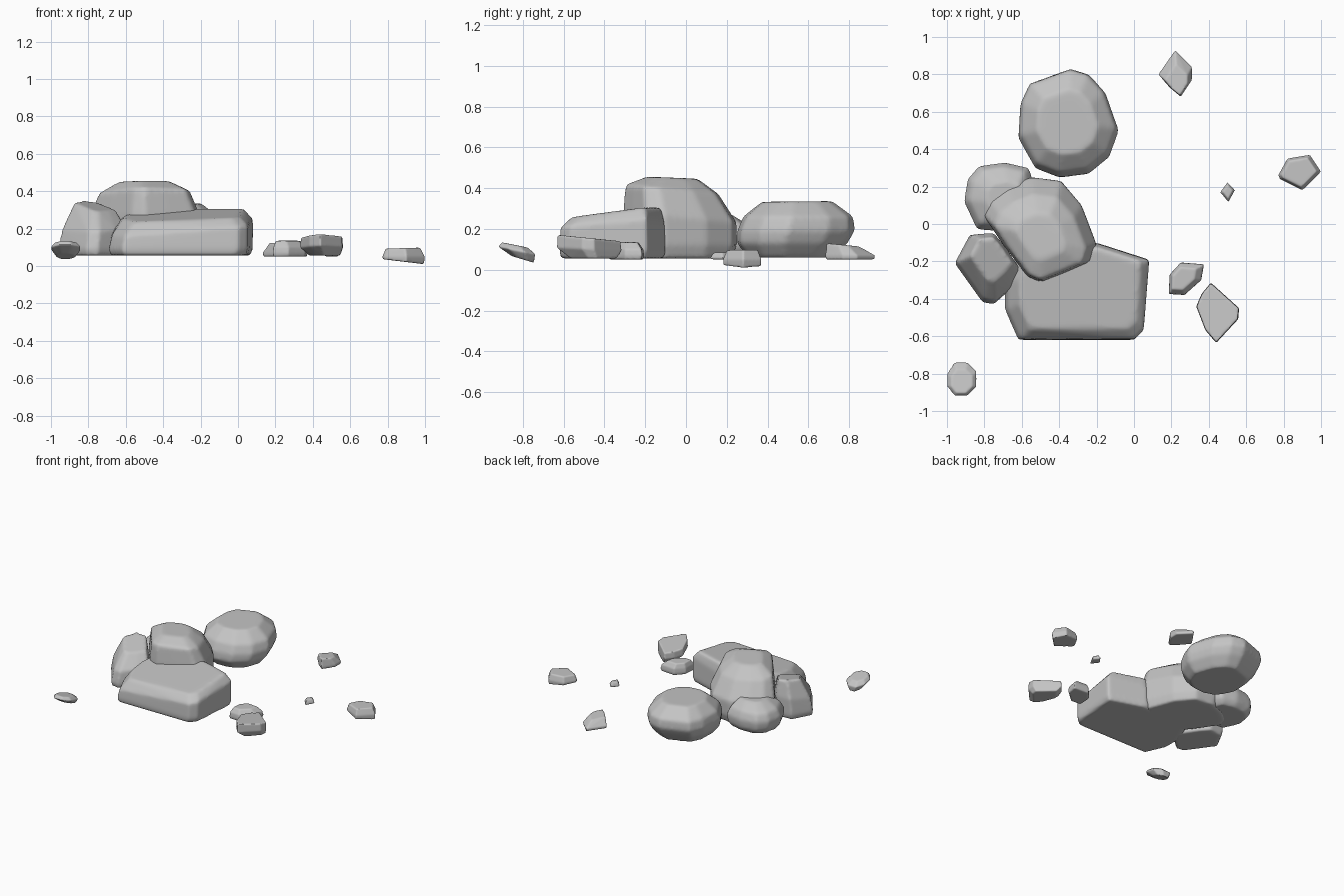
import bpy
import bmesh
from mathutils import Vector

default_cube = bpy.data.objects.get("Cube")
if default_cube:
    bpy.data.objects.remove(default_cube, do_unlink=True)

# One plain grey stone colour
stone = bpy.data.materials.new("grey stone")
stone.use_nodes = True
grey = (0.55, 0.55, 0.55, 1)
stone.diffuse_color = grey
stone.node_tree.nodes["Principled BSDF"].inputs["Base Color"].default_value = grey

CENTIMETRE = 0.01


def ring(outline, height, scale, shift=(0, 0), slope=(0, 0)):
    """Scaled copy of the ground outline, optionally shifted and tilted."""
    centre = sum((Vector(p) for p in outline), Vector((0, 0))) / len(outline)
    points = []
    for p in outline:
        offset = (Vector(p) - centre) * scale + Vector(shift)
        z = height + offset.dot(Vector(slope))
        points.append(Vector((*(centre + offset), z)) * CENTIMETRE)
    return points


def rock(name, outline, rings, detail=1.5, soften=4):
    """Convex boulder through stacked rings, worn smooth at its edges."""
    bm = bmesh.new()
    for spec in rings:
        for point in ring(outline, *spec):
            bm.verts.new(point)
    hull = bmesh.ops.convex_hull(bm, input=bm.verts)
    unused = [v for v in hull["geom_interior"] + hull["geom_unused"]
              if isinstance(v, bmesh.types.BMVert)]
    bmesh.ops.delete(bm, geom=list(set(unused)), context="VERTS")
    bmesh.ops.recalc_face_normals(bm, faces=bm.faces)
    mesh = bpy.data.meshes.new(name)
    bm.to_mesh(mesh)
    bm.free()
    mesh.materials.append(stone)
    obj = bpy.data.objects.new(name, mesh)
    bpy.context.collection.objects.link(obj)

    remesh = obj.modifiers.new("even surface", "REMESH")
    remesh.mode = "VOXEL"
    remesh.voxel_size = detail * CENTIMETRE
    remesh.use_smooth_shade = True
    worn = obj.modifiers.new("worn edges", "SMOOTH")
    worn.factor = 0.5
    worn.iterations = soften
    return obj


def pebble(name, outline, rings):
    return rock(name, outline, rings, detail=0.6, soften=4)


# Large boulders
rock("front_slab",
     [(-69, -30), (-69, -46), (-62, -62), (0, -62), (5, -57),
      (8, -19), (-20, -10), (-62, -14)],
     [(5.5, 0.97), (9, 1), (20, 0.98, (1, 0), (0.08, 0.08)),
      (27, 0.84, (2, 2), (0.04, 0.13))])

rock("central_boulder",
     [(-80, 4), (-77, 13), (-68, 20), (-55, 25), (-39, 23), (-28, 10),
      (-20, -11), (-23, -20), (-37, -26), (-50, -31), (-57, -28), (-70, -11)],
     [(5.5, 0.92), (12, 1), (26, 1, (0, 0), (0, -0.1)),
      (39, 0.82, (0, -4), (0, -0.1)), (45, 0.45, (0, -4), (0, -0.04))])

rock("back_boulder",
     [(-62, 46), (-61, 64), (-56, 75), (-46, 78), (-34, 83), (-24, 80),
      (-15, 70), (-8, 50), (-13, 36), (-24, 27), (-40, 25), (-53, 30)],
     [(6, 0.72, (0, -3)), (13, 0.94, (0, -2)), (19, 1),
      (26, 0.94, (0, 1)), (33.5, 0.6, (0, 0), (0, 0.01))])

rock("low_rear_boulder",
     [(-91, 12), (-89, 24), (-83, 31), (-69, 33), (-56, 30), (-53, 20),
      (-60, 5), (-72, -4), (-84, -3)],
     [(6, 0.8), (10, 0.96), (16, 1), (22, 0.85), (27, 0.5, (3, -2))])

rock("leaning_boulder",
     [(-96, -21), (-88, -6), (-76, -5), (-70, -12), (-60, -27),
      (-66, -35), (-75, -43), (-81, -42)],
     [(5.5, 0.95), (9, 1), (20, 0.96, (1, 1), (0.05, 0.1)),
      (31, 0.62, (1, 5), (-0.15, 0.2))], detail=1.2)

# Scattered pebbles
pebble("round_pebble",
       [(-100, -80), (-96, -74), (-89, -74), (-84, -79), (-84, -87),
        (-89, -92), (-96, -92), (-100, -87)],
       [(6, 0.6, (0, 3), (0, -0.3)), (9.5, 1, (0, 0), (0, -0.2)),
        (12, 0.7, (0, -1), (0, -0.2))])

pebble("rear_pebble",
       [(13, 80), (22, 93), (31, 84), (31, 77), (25, 68), (19, 73)],
       [(5, 0.97), (7, 1), (12, 0.66, (0, -3), (0, -0.1))])

pebble("side_pebble",
       [(77, 26), (82, 35), (94, 37), (100, 28), (90, 18), (78, 24)],
       [(2.5, 0.97, (0, 0), (-0.12, 0)), (5, 1), (9.5, 0.82, (0, 0), (0.03, 0))])

pebble("tiny_pebble",
       [(46, 17), (50, 22.5), (54, 18), (50.5, 11.5)],
       [(5, 0.9), (6, 1), (8.5, 0.65)])

pebble("inner_pebble",
       [(18.5, -37.5), (19, -27), (25, -20.5), (37.5, -21.5), (36, -30), (27, -38)],
       [(5, 0.95), (7, 1), (10, 0.96), (13.5, 0.68, (-1, 0))])

pebble("outer_pebble",
       [(33, -44), (36, -37), (41, -31), (56.5, -45), (56, -51),
        (44, -64), (38, -57)],
       [(5.5, 0.7, (2, 2)), (10, 0.98, (0, 0), (0, -0.05)),
        (15.5, 0.95, (0, 0), (0, -0.1))])
